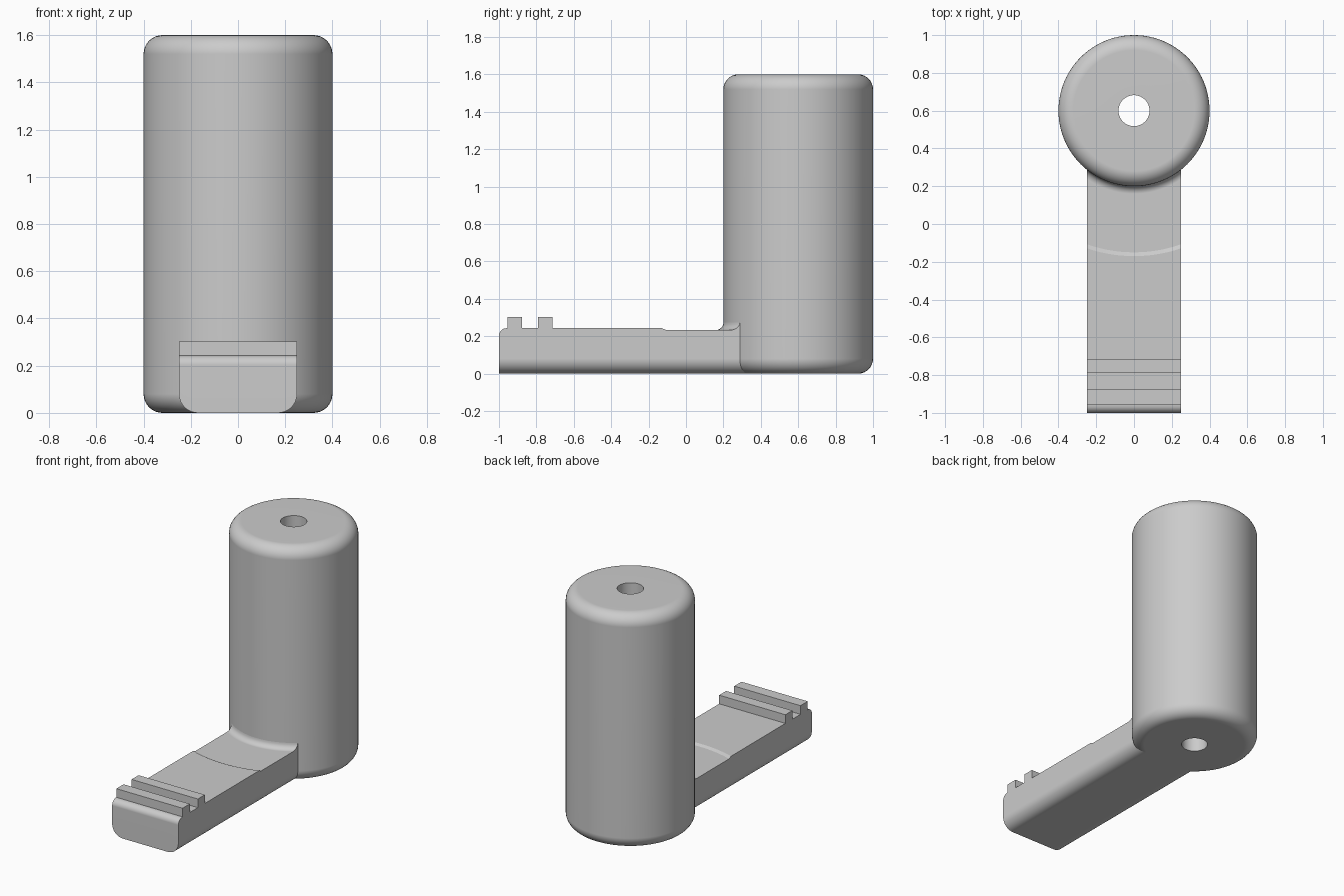
import bpy, bmesh
from math import sin, cos, pi, sqrt, radians

cube = bpy.data.objects.get("Cube")
if cube:
    bpy.data.objects.remove(cube, do_unlink=True)

grey = bpy.data.materials.new("plain grey")
grey.use_nodes = True
grey.diffuse_color = (0.6, 0.6, 0.6, 1)
grey.node_tree.nodes["Principled BSDF"].inputs["Base Color"].default_value = (0.6, 0.6, 0.6, 1)

POST_Y, POST_R = 0.6, 0.4


def arc(cx, cy, r, start, end, steps=8):
    """Points on a circular arc, angles in degrees."""
    angles = [radians(start + (end - start) * i / steps) for i in range(steps + 1)]
    return [(cx + r * cos(a), cy + r * sin(a)) for a in angles]


def skin(name, loops, closed):
    """Joins matching closed loops of points into one shell."""
    bm = bmesh.new()
    rings = [[bm.verts.new(p) for p in loop] for loop in loops]
    pairs = list(zip(rings, rings[1:]))
    if closed:
        pairs.append((rings[-1], rings[0]))
    else:
        bm.faces.new(rings[0])
        bm.faces.new(rings[-1])
    n = len(rings[0])
    for a, b in pairs:
        for i in range(n):
            j = (i + 1) % n
            bm.faces.new((a[i], a[j], b[j], b[i]))
    bmesh.ops.recalc_face_normals(bm, faces=bm.faces)
    mesh = bpy.data.meshes.new(name)
    bm.to_mesh(mesh)
    bm.free()
    mesh.materials.append(grey)
    ob = bpy.data.objects.new(name, mesh)
    bpy.context.collection.objects.link(ob)
    bpy.ops.object.select_all(action='DESELECT')
    ob.select_set(True)
    bpy.context.view_layer.objects.active = ob
    bpy.ops.object.shade_smooth_by_angle(angle=radians(25))
    weighted = ob.modifiers.new("weighted normals", 'WEIGHTED_NORMAL')
    weighted.keep_sharp = True
    return ob


# Upright post: rounded wall revolved around a through hole
HOLE, ROUND, TOP = 0.082, 0.08, 1.6
wall = [(HOLE, 0)]
wall += arc(POST_R - ROUND, ROUND, ROUND, -90, 0)
wall += arc(POST_R - ROUND, TOP - ROUND, ROUND, 0, 90)
wall += [(HOLE, TOP)]
SEG = 96
skin("post", [[(r * cos(2 * pi * k / SEG), POST_Y + r * sin(2 * pi * k / SEG), z)
               for r, z in wall] for k in range(SEG)], True)

# Arm: side profile swept across the width, its inner end curved round the post
HALF, EDGE, DECK, FLOOR, FIL = 0.25, 0.08, 0.243, 0.233, 0.04


def arm_profile(x):
    def ring(r):
        return POST_Y - sqrt(r * r - x * x)

    over = max(0, abs(x) - (HALF - EDGE))
    base = EDGE - sqrt(max(0, EDGE ** 2 - over ** 2))
    pts = [(ring(0.3), base), (-1, base)]
    pts += arc(-1 + FIL, DECK - FIL, FIL, 180, 90, 6)
    # Two cross ridges
    for y0, y1 in ((-0.955, -0.877), (-0.79, -0.715)):
        pts += [(y0, DECK), (y0, 0.302), (y1, 0.302), (y1, DECK)]
    # Shallow curved recess and fillet against the post
    pts += [(ring(0.77), DECK), (ring(0.75), FLOOR)]
    pts += [(ring(r), z) for r, z in arc(POST_R + FIL, FLOOR + FIL, FIL, 270, 180, 6)]
    pts += [(ring(0.3), FLOOR + FIL)]
    return [(x, y, z) for y, z in pts]


side = [HALF - EDGE + EDGE * sin(pi / 2 * i / 8) for i in range(1, 9)]
middle = [(HALF - EDGE) * (i / 8 - 1) for i in range(17)]
skin("arm", [arm_profile(x) for x in [-s for s in reversed(side)] + middle + side], False)
